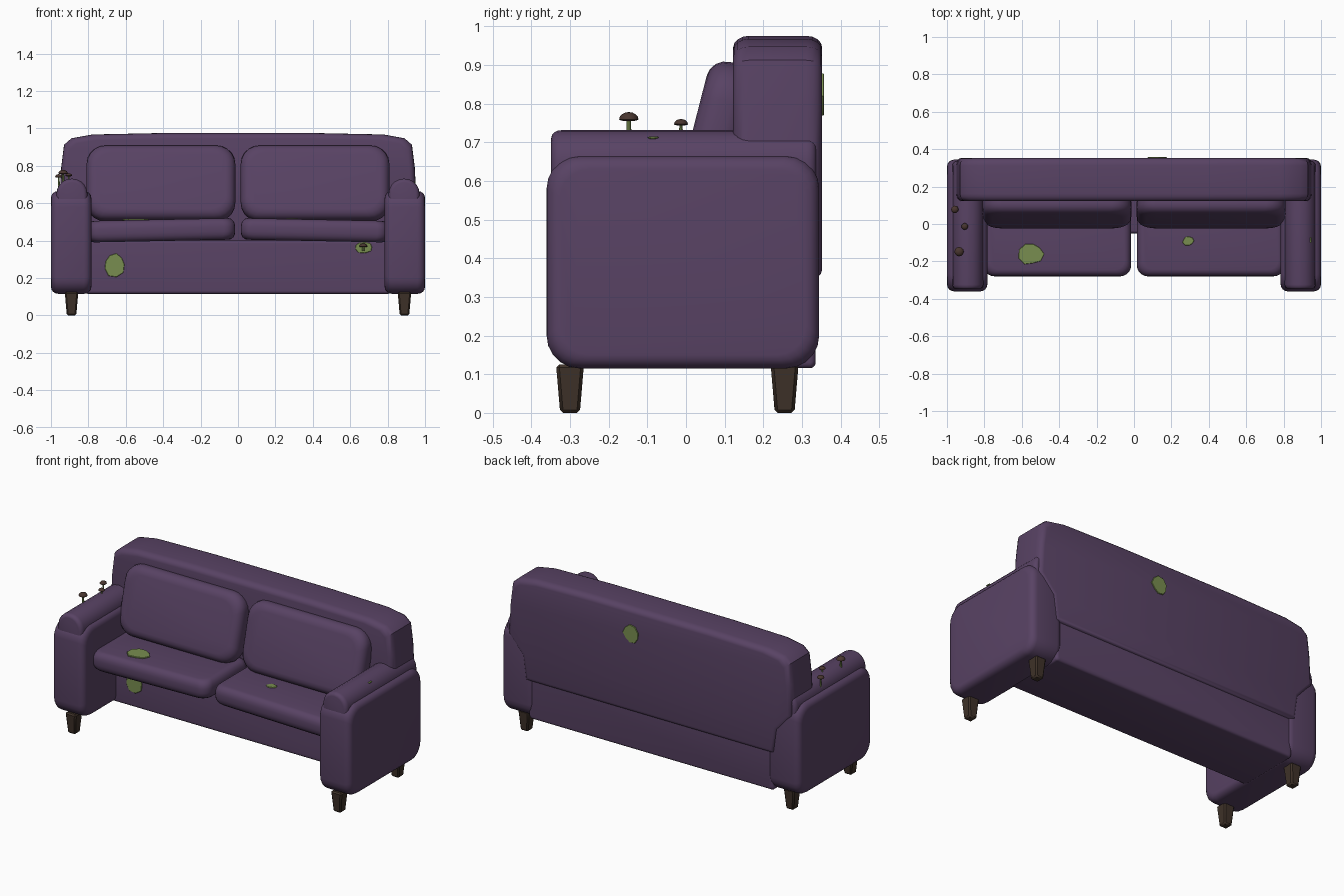
import bpy, bmesh, math, random
from mathutils import Matrix

random.seed(4)
cube = bpy.data.objects.get("Cube")
if cube:
    bpy.data.objects.remove(cube, do_unlink=True)


def material(name, rgb):
    m = bpy.data.materials.new(name)
    m.use_nodes = True
    m.diffuse_color = (*rgb, 1)
    m.node_tree.nodes["Principled BSDF"].inputs["Base Color"].default_value = (*rgb, 1)
    return m


PURPLE = material("purple_fabric", (0.098, 0.055, 0.127))
MOSS = material("moss_green", (0.19, 0.27, 0.08))
WOOD = material("dark_wood", (0.05, 0.032, 0.022))
CAP = material("mushroom_brown", (0.065, 0.036, 0.028))


def finish(name, bm, mat, matrix=Matrix()):
    bmesh.ops.recalc_face_normals(bm, faces=bm.faces)
    me = bpy.data.meshes.new(name)
    bm.to_mesh(me)
    bm.free()
    me.materials.append(mat)
    for p in me.polygons:
        p.use_smooth = True
    me.set_sharp_from_angle(angle=math.radians(35))
    ob = bpy.data.objects.new(name, me)
    ob.matrix_world = matrix
    bpy.context.collection.objects.link(ob)
    return ob


def rounded_rect(w, h, r, steps=5):
    pts = []
    for i, (sx, sy) in enumerate([(1, 1), (-1, 1), (-1, -1), (1, -1)]):
        for k in range(steps + 1):
            a = math.pi / 2 * (i + k / steps)
            pts.append((sx * (w / 2 - r) + r * math.cos(a),
                        sy * (h / 2 - r) + r * math.sin(a)))
    return pts


def ragged(w, h, n=9):
    pts = []
    for i in range(n):
        a = math.tau * i / n
        s = random.uniform(0.85, 1.15) / 2
        pts.append((w * s * math.cos(a), h * s * math.sin(a)))
    return pts


# Which world axes an outline (u, v) and its depth run along
PLANES = {"x": lambda u, v, d: (d, u, v),
          "y": lambda u, v, d: (u, d, v),
          "z": lambda u, v, d: (u, v, d)}


def pad(name, outline, depth, axis, centre, edge, mat=PURPLE, rot=Matrix(), steps=4):
    """Extrude an outline both ways from its centre, with softened rims."""
    inset, drop = edge
    us = max(abs(p[0]) for p in outline)
    vs = max(abs(p[1]) for p in outline)
    half = []
    for k in range(steps + 1):
        a = math.pi / 2 * k / steps
        half.append((inset * (1 - math.sin(a)), depth / 2 - drop * (1 - math.cos(a))))
    layers = [(i, -d) for i, d in half] + [(i, d) for i, d in reversed(half)]
    bm = bmesh.new()
    rings = [[bm.verts.new(PLANES[axis](u * (us - i) / us, v * (vs - i) / vs, d))
              for u, v in outline] for i, d in layers]
    n = len(outline)
    for a, b in zip(rings, rings[1:]):
        for j in range(n):
            bm.faces.new((a[j], a[(j + 1) % n], b[(j + 1) % n], b[j]))
    bm.faces.new(rings[0])
    bm.faces.new(rings[-1])
    return finish(name, bm, mat, Matrix.Translation(centre) @ rot)


# Base frame, set back under the seat
pad("base", rounded_rect(1.64, 0.285, 0.015), 0.385, "y", (0, 0.143, 0.258), (0.015, 0.015))

# Backrest, narrowing between the arms and toward its top corners
side = [(0.84, -0.31), (0.86, -0.16), (0.955, -0.05), (0.945, 0.14),
        (0.93, 0.26), (0.89, 0.295), (0.78, 0.315), (0.4, 0.323)]
outline = side + [(-x, z) for x, z in reversed(side)]
pad("backrest", outline, 0.23, "y", (0, 0.237, 0.652), (0.03, 0.04))

for s, label in ((-1, "right"), (1, "left")):
    # Arm body and the roll along its top
    pad(label + "_arm", rounded_rect(0.705, 0.55, 0.085), 0.215, "x",
        (s * 0.892, -0.008, 0.39), (0.035, 0.04))
    pad(label + "_arm_roll", rounded_rect(0.165, 0.22, 0.08), 0.685, "y",
        (s * 0.888, -0.006, 0.621), (0.02, 0.025))
    # Cushions
    pad(label + "_seat_cushion", rounded_rect(0.79, 0.42, 0.06), 0.115, "z",
        (s * 0.41, -0.07, 0.455), (0.035, 0.045), rot=Matrix.Rotation(s * 0.02, 4, "Y"))
    pad(label + "_back_cushion", rounded_rect(0.795, 0.41, 0.1), 0.13, "y",
        (s * 0.412, 0.078, 0.705), (0.05, 0.05), rot=Matrix.Rotation(-0.25, 4, "X"))
    # Tapered legs
    for y, end in ((-0.3, "front"), (0.255, "back")):
        bm = bmesh.new()
        bmesh.ops.create_cone(bm, cap_ends=True, segments=4, radius1=0.036,
                              radius2=0.051, depth=0.125,
                              matrix=Matrix.Rotation(math.pi / 4, 4, "Z"))
        bmesh.ops.bevel(bm, geom=bm.edges[:], offset=0.008, segments=1, affect="EDGES")
        finish(f"{label}_{end}_leg", bm, WOOD, Matrix.Translation((s * 0.89, y, 0.0625)))

# Moss patches: name, size, axis, centre
for name, w, h, axis, centre in [
        ("moss_on_base", 0.115, 0.125, "y", (-0.66, -0.05, 0.272)),
        ("moss_under_seat", 0.1, 0.06, "y", (0.67, -0.05, 0.365)),
        ("moss_on_right_seat", 0.13, 0.115, "z", (-0.55, -0.16, 0.512)),
        ("moss_on_left_seat", 0.06, 0.05, "z", (0.29, -0.09, 0.514)),
        ("moss_on_back", 0.1, 0.105, "y", (0.12, 0.353, 0.82)),
        ("moss_on_left_arm", 0.03, 0.008, "x", (0.945, -0.085, 0.712))]:
    pad(name, ragged(w, h), 0.009, axis, centre, (0.002, 0.002), MOSS, steps=1)


# Mushrooms: domed cap on a thin stem
def mushroom(x, y, bottom, top, r):
    bm = bmesh.new()
    bmesh.ops.create_cone(bm, cap_ends=True, segments=8, radius1=r * 0.32,
                          radius2=r * 0.22, depth=top - bottom - r * 0.5)
    finish("mushroom_stem", bm, MOSS,
           Matrix.Translation((x, y, (top + bottom - r * 0.5) / 2)))
    bm = bmesh.new()
    bmesh.ops.create_uvsphere(bm, u_segments=12, v_segments=8, radius=r)
    for v in bm.verts:
        v.co.z *= 0.75 if v.co.z > 0 else 0.2
    finish("mushroom_cap", bm, CAP, Matrix.Translation((x, y, top - r * 0.75)))


mushroom(-0.935, -0.148, 0.68, 0.778, 0.025)
mushroom(-0.905, -0.013, 0.7, 0.76, 0.018)
mushroom(-0.958, 0.078, 0.64, 0.755, 0.02)
mushroom(0.67, -0.065, 0.345, 0.385, 0.022)
